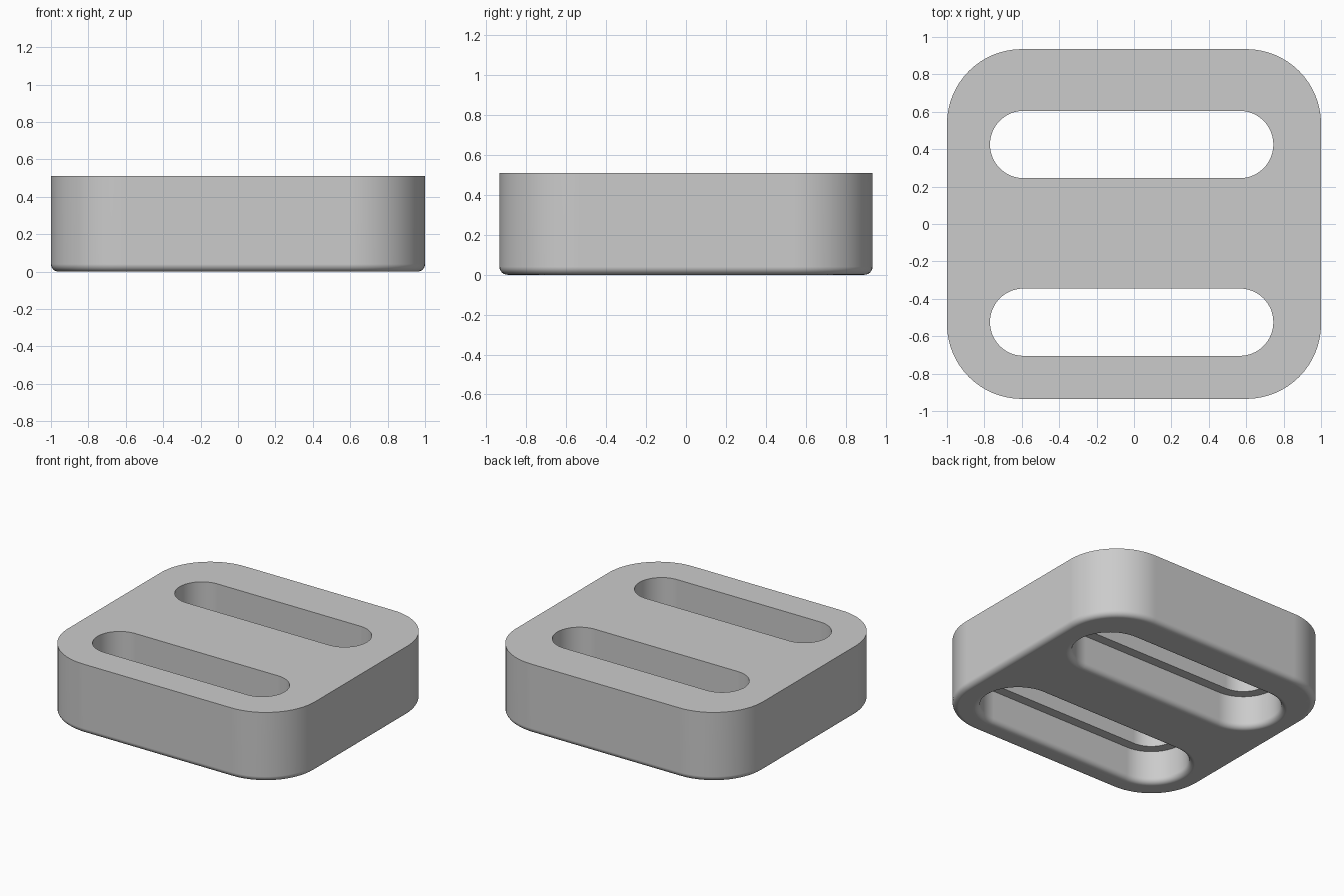
import bpy
import bmesh
from math import sin, cos, pi

cube = bpy.data.objects.get("Cube")
if cube:
    bpy.data.objects.remove(cube)

HEIGHT = 0.51
FILLET = 0.04
LEDGE_Z = 0.24
ARC_STEPS = 16
FILLET_STEPS = 6

bm = bmesh.new()


def ring(cx, cy, core_x, core_y, radius, z):
    """Closed outline: a core rectangle grown by a rounding radius."""
    verts = []
    for q, (sx, sy) in enumerate([(1, 1), (-1, 1), (-1, -1), (1, -1)]):
        for i in range(ARC_STEPS + 1):
            a = (q + i / ARC_STEPS) * pi / 2
            verts.append(bm.verts.new((cx + sx * core_x + radius * cos(a),
                                       cy + sy * core_y + radius * sin(a), z)))
    return verts


def wall(cx, cy, core_x, core_y, profile):
    """Skin a stack of outlines given as (radius, z) pairs."""
    rings = [ring(cx, cy, core_x, core_y, r, z) for r, z in profile]
    for low, high in zip(rings, rings[1:]):
        for i in range(len(low)):
            j = (i + 1) % len(low)
            bm.faces.new((low[i], low[j], high[j], high[i]))


def bottom_fillet(radius, side):
    """Quarter-round profile; side is -1 for the body, 1 for an opening."""
    steps = [i / FILLET_STEPS * pi / 2 for i in range(FILLET_STEPS + 1)]
    return [(radius + side * FILLET * (1 - sin(t)), FILLET * (1 - cos(t))) for t in steps]


# Outer wall with a rounded bottom edge
wall(0, 0, 0.6, 0.535, bottom_fillet(0.4, -1) + [(0.4, HEIGHT)])

# Two stepped slots: wide below, narrow above the ledge
for slot_y in (0.425, -0.525):
    wall(-0.0125, slot_y, 0.5775, 0,
         bottom_fillet(0.25, 1) + [(0.25, LEDGE_Z), (0.18, LEDGE_Z), (0.18, HEIGHT)])

bmesh.ops.remove_doubles(bm, verts=bm.verts[:], dist=0.0001)

# Flat top and bottom, filled around the slots
for level in (0, HEIGHT):
    rim = [e for e in bm.edges if e.is_boundary
           and all(abs(v.co.z - level) < 0.001 for v in e.verts)]
    bmesh.ops.triangle_fill(bm, edges=rim, use_beauty=True)
bmesh.ops.recalc_face_normals(bm, faces=bm.faces[:])

mesh = bpy.data.meshes.new("slotted_block")
bm.to_mesh(mesh)
bm.free()
block = bpy.data.objects.new("slotted_block", mesh)
bpy.context.collection.objects.link(block)

# Plain grey finish
grey = bpy.data.materials.new("plain_grey")
grey.use_nodes = True
colour = (0.6, 0.6, 0.6, 1)
grey.diffuse_color = colour
grey.node_tree.nodes["Principled BSDF"].inputs["Base Color"].default_value = colour
mesh.materials.append(grey)

# Smooth curves with crisp rims
bpy.ops.object.select_all(action="DESELECT")
block.select_set(True)
bpy.context.view_layer.objects.active = block
bpy.ops.object.shade_smooth_by_angle(angle=pi / 6)
weighted = block.modifiers.new("weighted_normals", "WEIGHTED_NORMAL")
weighted.keep_sharp = True
